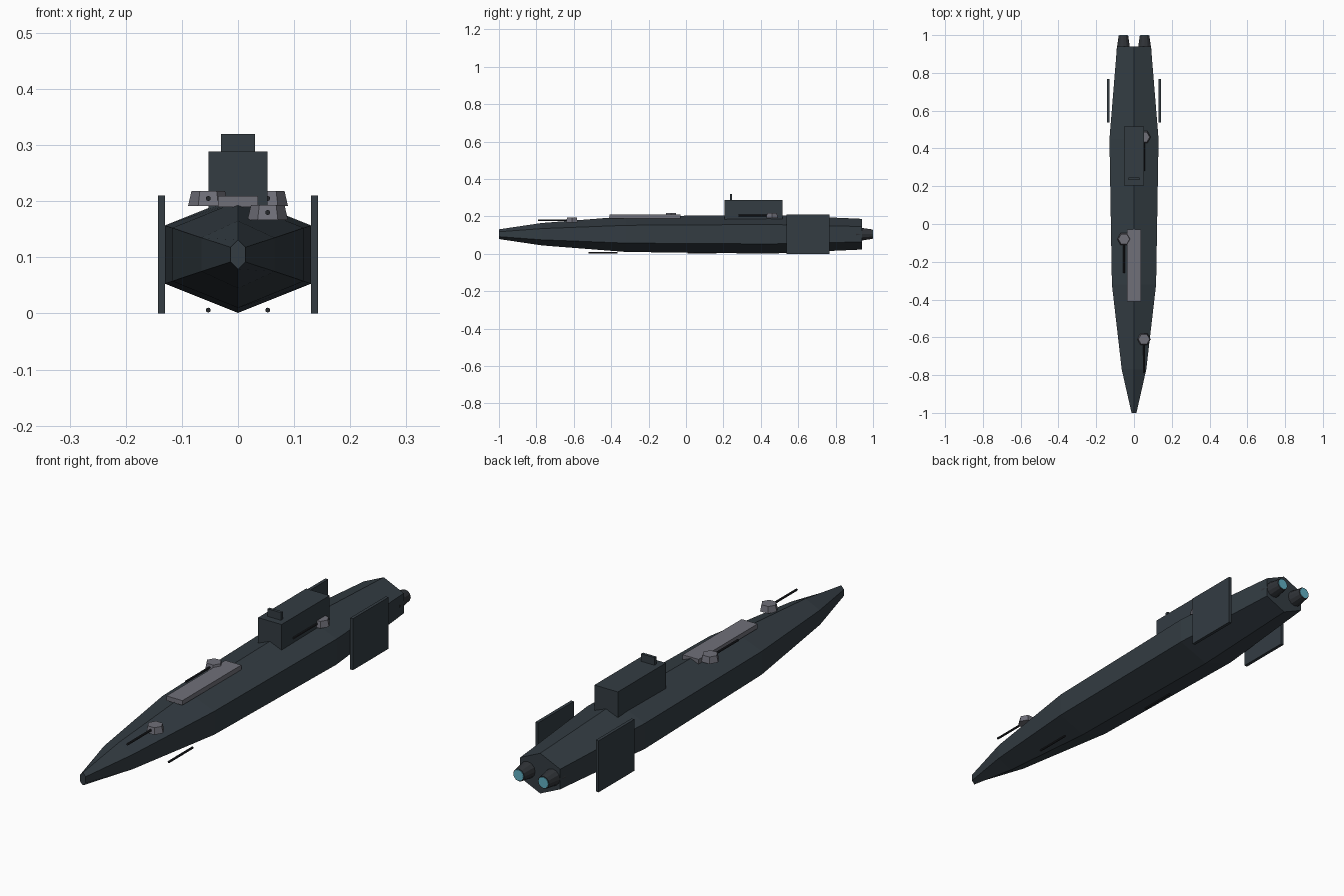
import bpy, bmesh
from math import pi, sin, cos, radians
from mathutils import Matrix, Vector

if "Cube" in bpy.data.objects:
    bpy.data.objects.remove(bpy.data.objects["Cube"], do_unlink=True)


def material(name, rgb):
    m = bpy.data.materials.new(name)
    m.use_nodes = True
    m.diffuse_color = (*rgb, 1)
    m.node_tree.nodes["Principled BSDF"].inputs["Base Color"].default_value = (*rgb, 1)
    return m


HULL = material("dark slate", (0.033, 0.045, 0.055))
GREY = material("mid grey", (0.16, 0.16, 0.19))
BLACK = material("gun black", (0.018, 0.02, 0.024))
NOZZLE = material("nozzle grey", (0.03, 0.034, 0.04))
GLOW = material("engine cyan", (0.12, 0.44, 0.55))


def finish(name, bm, mat):
    bmesh.ops.recalc_face_normals(bm, faces=bm.faces)
    me = bpy.data.meshes.new(name)
    bm.to_mesh(me)
    bm.free()
    me.materials.append(mat)
    ob = bpy.data.objects.new(name, me)
    bpy.context.collection.objects.link(ob)
    return ob


def box(name, lo, hi, mat):
    lo, hi = Vector(lo), Vector(hi)
    bm = bmesh.new()
    bmesh.ops.create_cube(bm, size=1, matrix=Matrix.Translation((lo + hi) / 2)
                          @ Matrix.Diagonal((*(hi - lo), 1)))
    return finish(name, bm, mat)


def cone(name, centre, r1, r2, depth, sides, mat, along_y=False):
    bm = bmesh.new()
    m = Matrix.Translation(centre)
    if along_y:
        m = m @ Matrix.Rotation(-pi / 2, 4, 'X')
    bmesh.ops.create_cone(bm, cap_ends=True, segments=sides, radius1=r1,
                          radius2=r2, depth=depth, matrix=m)
    return finish(name, bm, mat)


# Hexagonal hull lofted through stations of (y, half width, half height)
MID = 0.105
stations = [(-1, 0.013, 0.026), (-0.77, 0.065, 0.06), (-0.32, 0.117, 0.095),
            (0.45, 0.13, 0.104), (0.94, 0.09, 0.082)]
bm = bmesh.new()
rings = []
for y, w, h in stations:
    angles = [radians(90 + 60 * i) for i in range(6)]
    rings.append([bm.verts.new((cos(a) * w / cos(pi / 6), y, MID + sin(a) * h))
                  for a in angles])
for a, b in zip(rings, rings[1:]):
    for i in range(6):
        j = (i + 1) % 6
        bm.faces.new((a[i], a[j], b[j], b[i]))
bm.faces.new(rings[0])
bm.faces.new(rings[-1])
finish("hull", bm, HULL)

# Superstructure
box("command_tower", (-0.053, 0.205, 0.17), (0.053, 0.515, 0.289), HULL)
box("sensor_panel", (-0.03, 0.234, 0.285), (0.03, 0.246, 0.32), HULL)
box("deck_plate", (-0.036, -0.41, 0.19), (0.036, -0.03, 0.209), GREY)

# Side fins and engines, mirrored
for side, s in (("left", 1), ("right", -1)):
    xs = sorted((s * 0.13, s * 0.143))
    box(side + "_fin", (xs[0], 0.537, 0), (xs[1], 0.767, 0.21), HULL)
    x = s * 0.056
    cone(side + "_engine", (x, 0.954, MID), 0.038, 0.025, 0.088, 12, NOZZLE, True)
    cone(side + "_engine_glow", (x, 0.997, MID), 0.022, 0.022, 0.006, 12, GLOW, True)

# Deck turrets with forward barrels
for name, x, y, z in (("bow", 0.053, -0.61, 0.18), ("middle", -0.053, -0.08, 0.205),
                      ("rear", 0.053, 0.46, 0.205)):
    ob = cone(name + "_turret", (0, 0, 0), 0.036, 0.03, 0.026, 6, GREY)
    # Turn a corner of the hexagon to point sideways
    first = ob.data.vertices[0].co
    if abs(first.x) < 0.001:
        ob.data.transform(Matrix.Rotation(pi / 2, 4, 'Z'))
    ob.location = (x, y, z)
    cone(name + "_barrel", (x, y - 0.095, z), 0.0045, 0.0045, 0.17, 8, BLACK, True)

# Lower barrels under the keel
for name, x, y in (("front", 0.053, -0.445), ("rear", -0.053, 0.085)):
    cone(name + "_lower_barrel", (x, y, 0.006), 0.0045, 0.0045, 0.155, 8, BLACK, True)
